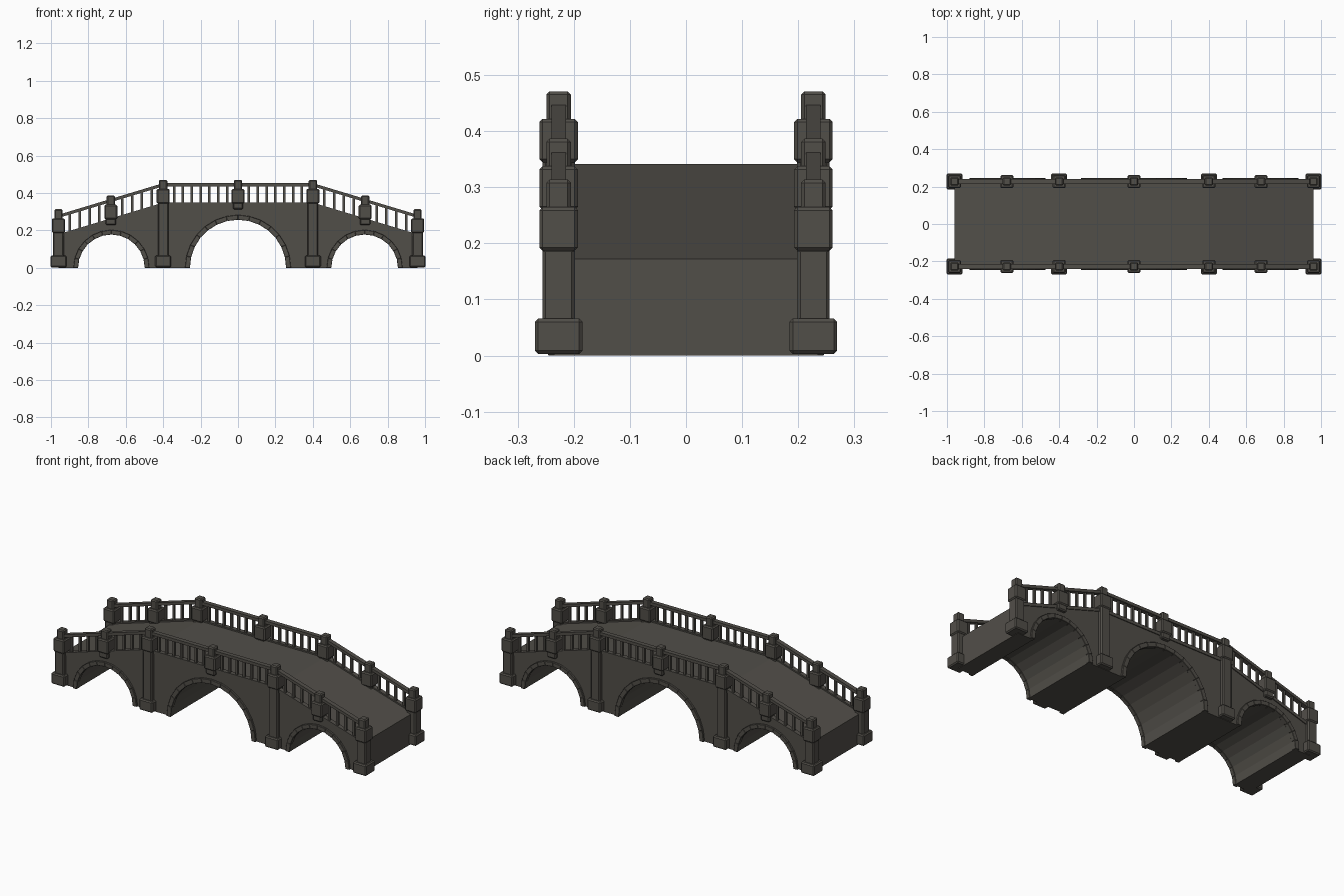
import bpy, bmesh, math

if "Cube" in bpy.data.objects:
    bpy.data.objects.remove(bpy.data.objects["Cube"])

stone = bpy.data.materials.new("dark_stone")
stone.use_nodes = True
COLOUR = (0.083, 0.077, 0.066, 1)
stone.diffuse_color = COLOUR
stone.node_tree.nodes["Principled BSDF"].inputs["Base Color"].default_value = COLOUR

RAIL_Y = 0.227
END, KNEE, MIDDLE = 0.96, 0.4, 0.68
ARCHES = {"centre": (0, 0.257, 0.283, 14), "left": (0.677, 0.178, 0.203, 12),
          "right": (-0.677, 0.178, 0.203, 12)}


def deck_z(x):
    return 0.341 - max(0, abs(x) - KNEE) * 0.302


def finish(name, bm, bevel=0):
    bmesh.ops.recalc_face_normals(bm, faces=bm.faces)
    mesh = bpy.data.meshes.new(name)
    bm.to_mesh(mesh)
    bm.free()
    mesh.materials.append(stone)
    obj = bpy.data.objects.new(name, mesh)
    bpy.context.collection.objects.link(obj)
    if bevel:
        mod = obj.modifiers.new("chamfer", 'BEVEL')
        mod.width = bevel
        mod.segments = 1
    return obj


def extrude_profile(bm, points, y0, y1):
    """Extrude an x-z outline along y."""
    face = bm.faces.new([bm.verts.new((x, y0, z)) for x, z in points])
    ext = bmesh.ops.extrude_face_region(bm, geom=[face], use_keep_orig=True)
    verts = [v for v in ext["geom"] if isinstance(v, bmesh.types.BMVert)]
    bmesh.ops.translate(bm, verts=verts, vec=(0, y1 - y0, 0))


def box(bm, x, y, half, z0, z1):
    made = bmesh.ops.create_cube(bm, size=1)["verts"]
    bmesh.ops.scale(bm, verts=made, vec=(half * 2, half * 2, z1 - z0))
    bmesh.ops.translate(bm, verts=made, vec=(x, y, (z0 + z1) / 2))


def arc(cx, r, n):
    return [(cx - r * math.cos(math.pi * i / n), r * math.sin(math.pi * i / n))
            for i in range(n + 1)]


# Bridge body: sloped deck outline with three arched openings
outline = [(-END, 0)]
for side in ("right", "centre", "left"):
    cx, inner, outer, n = ARCHES[side]
    outline += arc(cx, inner + 0.003, n)
outline += [(END, 0)] + [(x, deck_z(x)) for x in (END, KNEE, -KNEE, -END)]
bm = bmesh.new()
extrude_profile(bm, outline, -0.235, 0.235)
bmesh.ops.triangulate(bm, faces=[f for f in bm.faces if len(f.verts) > 4],
                      ngon_method='EAR_CLIP')
finish("bridge_body", bm)

# Arch trims: rows of wedge stones, slightly proud of the walls
for side, (cx, inner, outer, n) in ARCHES.items():
    for wall, s in (("front", -1), ("back", 1)):
        bm = bmesh.new()
        a, b = arc(cx, inner, n), arc(cx, outer, n)
        for i in range(n):
            extrude_profile(bm, [a[i], b[i], b[i + 1], a[i + 1]], s * 0.222, s * 0.246)
        finish(f"{side}_arch_trim_{wall}", bm, 0.0015)


def post(name, x, y, tall):
    d = deck_z(x)
    bm = bmesh.new()
    if tall:
        box(bm, x, y, 0.0425, 0.003, 0.066)
        box(bm, x, y, 0.029, 0.06, d + 0.02)
    else:
        box(bm, x, y, 0.028, d - 0.028, d + 0.012)
    low = d + (0.015 if x in (END, -END) else 0.003)
    box(bm, x, y, 0.0345, low, low + 0.078)
    box(bm, x, y, 0.022, low + 0.07, low + 0.127)
    finish(name, bm, 0.006)


# Railings on both sides
for wall, s in (("front", -1), ("back", 1)):
    y = s * RAIL_Y
    stations = (-END, -MIDDLE, -KNEE, 0, KNEE, MIDDLE, END)
    for i, x in enumerate(stations):
        tall = abs(x) in (END, KNEE)
        post(f"{wall}_{'pier' if tall else 'short'}_post_{i + 1}", x, y, tall)

    # Handrail and kerb follow the deck line
    for label, lo, hi in (("handrail", 0.095, 0.112), ("kerb", -0.01, 0.008)):
        bm = bmesh.new()
        xs = (-END, -KNEE, KNEE, END)
        line = [(x, deck_z(x) + hi) for x in xs]
        line += [(x, deck_z(x) + lo) for x in reversed(xs)]
        extrude_profile(bm, line, y - 0.013, y + 0.013)
        finish(f"{wall}_{label}", bm)

    # Square balusters spaced evenly within each bay
    bm = bmesh.new()
    for x0, x1 in zip(stations, stations[1:]):
        count = round((x1 - x0 - 0.07) / 0.047)
        start, length = x0 + 0.035, x1 - x0 - 0.07
        for k in range(count):
            x = start + length * (k + 0.5) / count
            box(bm, x, y, 0.0065, deck_z(x) - 0.005, deck_z(x) + 0.1)
    finish(f"{wall}_balusters", bm)
